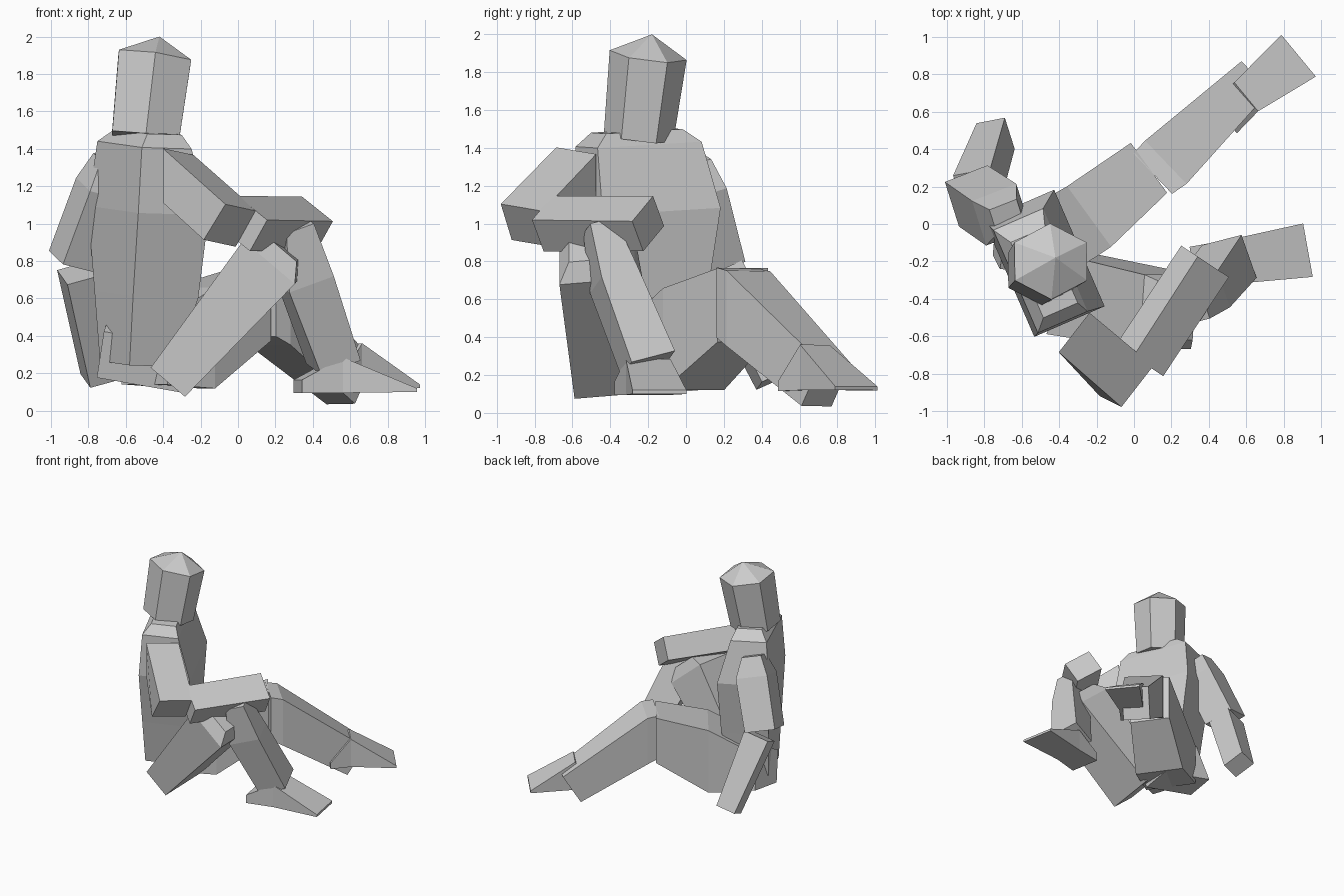
import bpy, bmesh, math
from mathutils import Vector

UP = True  # marks a ring whose height stays vertical


def loft(name, side, rings, n=4):
    """Faceted tube: rings are (x, y, z, width, height[, UP]), width lies along side."""
    axis = (Vector(rings[-1][:3]) - Vector(rings[0][:3])).normalized()
    s = Vector(side)
    s = (s - axis * s.dot(axis)).normalized()
    u = axis.cross(s)
    phase = math.pi / 4 if n == 4 else 0
    kx, ky = (2 ** 0.5, 2 ** 0.5) if n == 4 else (1, 1 / math.sin(math.pi / 3))
    bm = bmesh.new()
    loops = []
    for x, y, z, w, h, *upright in rings:
        v = Vector((0, 0, math.copysign(1, u.z))) if upright else u
        loop = []
        for k in range(n):
            a = phase + 2 * math.pi * k / n
            p = Vector((x, y, z)) + s * (w / 2 * kx * math.cos(a)) + v * (h / 2 * ky * math.sin(a))
            loop.append(bm.verts.new(p))
        loops.append(loop)
    for a, b in zip(loops, loops[1:]):
        for k in range(n):
            j = (k + 1) % n
            bm.faces.new((a[k], a[j], b[j], b[k]))
    bm.faces.new(loops[0][::-1])
    bm.faces.new(loops[-1])
    bmesh.ops.remove_doubles(bm, verts=bm.verts, dist=0.0005)
    bmesh.ops.recalc_face_normals(bm, faces=bm.faces)
    mesh = bpy.data.meshes.new(name)
    bm.to_mesh(mesh)
    bm.free()
    ob = bpy.data.objects.new(name, mesh)
    bpy.context.collection.objects.link(ob)
    return ob


# Head: six-sided prism with a pointed crown
loft("head", (0, 1, 0), [(-0.495, -0.25, 1.46, 0.37, 0.36),
                         (-0.445, -0.20, 1.89, 0.41, 0.39),
                         (-0.42, -0.18, 2.0, 0, 0)], 6)

# Torso: blocky, turned so the chest faces between the legs
loft("torso", (0.4, -0.92, 0), [(-0.54, -0.21, 0.25, 0.40, 0.26),
                                (-0.49, -0.20, 0.62, 0.52, 0.38),
                                (-0.48, -0.21, 1.07, 0.68, 0.41),
                                (-0.50, -0.25, 1.42, 0.60, 0.29),
                                (-0.48, -0.26, 1.49, 0.44, 0.20)])

# Pelvis block resting near the ground
loft("pelvis", (0.97, -0.1, -0.18), [(-0.51, -0.22, 0.26, 0.46, 0.26),
                                     (-0.48, 0.03, 0.33, 0.46, 0.36)])

# Right arm: raised forward, forearm lying across the knee
loft("right_upper_arm", (0.45, 0.9, 0), [(-0.32, -0.58, 1.24, 0.27, 0.29, UP),
                                         (-0.04, -0.84, 0.99, 0.28, 0.23)])
loft("right_forearm", (0.6, -0.45, -0.5), [(0.03, -0.73, 1.00, 0.23, 0.20),
                                           (0.38, -0.20, 1.00, 0.24, 0.19)])

# Left arm: propped on the ground behind
loft("left_upper_arm", (0.95, 0.3, 0), [(-0.68, 0.04, 1.34, 0.16, 0.14),
                                        (-0.71, 0.05, 1.18, 0.26, 0.26),
                                        (-0.86, 0.15, 0.79, 0.25, 0.26)])
loft("left_forearm", (0.95, 0.3, 0), [(-0.84, 0.19, 0.74, 0.21, 0.20),
                                      (-0.74, 0.47, 0.18, 0.16, 0.19)])

# Right leg: knee drawn up
loft("right_thigh", (0, 1, 0), [(-0.36, -0.37, 0.17, 0.44, 0.24),
                                (0.18, -0.47, 0.81, 0.40, 0.36),
                                (0.24, -0.47, 0.88, 0.30, 0.22)])
loft("right_shin", (-0.25, 0.97, 0), [(0.31, -0.46, 0.99, 0.14, 0.16),
                                      (0.36, -0.38, 0.70, 0.21, 0.26),
                                      (0.51, -0.20, 0.26, 0.25, 0.23)])
loft("right_foot", (-0.2, 0.98, 0), [(0.32, -0.25, 0.13, 0.26, 0.07, UP),
                                     (0.54, -0.20, 0.19, 0.24, 0.19, UP),
                                     (0.93, -0.14, 0.11, 0.29, 0.02, UP)])

# Left leg: stretched forward with a low bend
loft("left_thigh", (0.6, -0.8, 0), [(-0.50, -0.12, 0.32, 0.42, 0.36, UP),
                                    (-0.24, 0.04, 0.39, 0.40, 0.54, UP),
                                    (0.08, 0.30, 0.57, 0.33, 0.39, UP)])
loft("left_shin", (0.7, -0.7, 0), [(0.10, 0.27, 0.58, 0.30, 0.37, UP),
                                   (0.17, 0.33, 0.55, 0.32, 0.40, UP),
                                   (0.60, 0.74, 0.15, 0.22, 0.27)])
loft("left_foot", (0.7, -0.6, 0), [(0.48, 0.57, 0.14, 0.22, 0.05, UP),
                                   (0.60, 0.68, 0.24, 0.20, 0.24, UP),
                                   (0.88, 0.90, 0.13, 0.29, 0.02, UP)])
